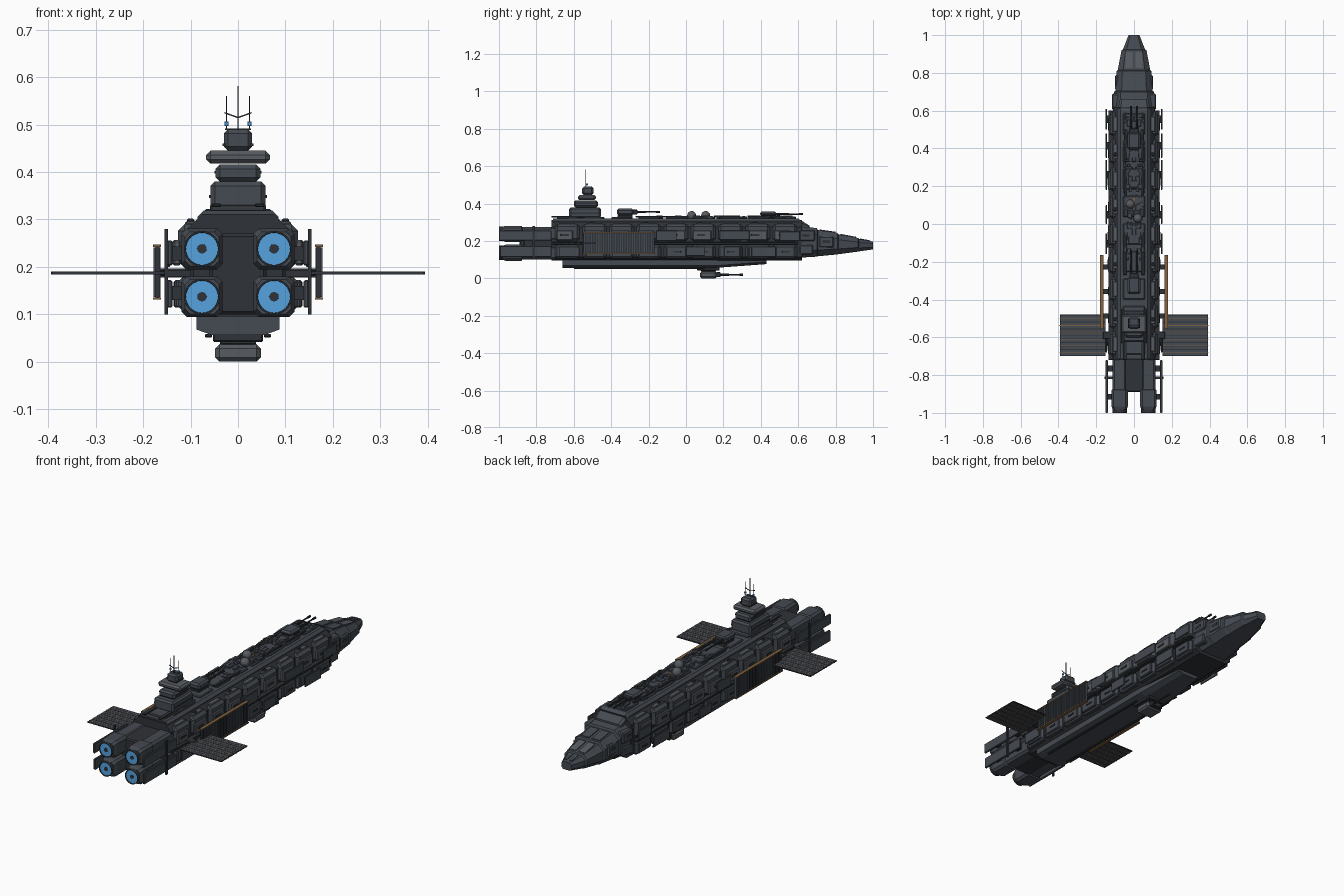
import bpy, bmesh, math, random
from mathutils import Matrix, Vector

random.seed(7)

def mat(name, c):
    m = bpy.data.materials.new(name)
    m.diffuse_color = (*c, 1)
    return m

HULL = mat("hull_grey", (0.060, 0.070, 0.085))
LIGHT = mat("plate_grey", (0.095, 0.105, 0.120))
DARK = mat("dark_grey", (0.028, 0.032, 0.038))
GLOW = mat("engine_blue", (0.09, 0.36, 0.74))
COPPER = mat("copper", (0.22, 0.12, 0.05))

def finish(name, bm, m, bevel=0):
    bmesh.ops.recalc_face_normals(bm, faces=bm.faces)
    me = bpy.data.meshes.new(name)
    bm.to_mesh(me)
    bm.free()
    ob = bpy.data.objects.new(name, me)
    bpy.context.collection.objects.link(ob)
    me.materials.append(m)
    if bevel:
        b = ob.modifiers.new("chamfer", 'BEVEL')
        b.width, b.segments = bevel, 1
    return ob

def boxes(name, items, m=HULL, bevel=0, mirror=False):
    """Boxes given as (x0, x1, y0, y1, z0, z1), optionally copied to -x."""
    bm = bmesh.new()
    for x0, x1, y0, y1, z0, z1 in items:
        for s in ((1, -1) if mirror else (1,)):
            c = Vector((s * (x0 + x1) / 2, (y0 + y1) / 2, (z0 + z1) / 2))
            bmesh.ops.create_cube(bm, size=1, matrix=Matrix.Translation(c) @ Matrix.Diagonal((x1 - x0, y1 - y0, z1 - z0, 1)))
    return finish(name, bm, m, bevel)

def loft(name, rings, m=HULL, cap=True):
    """Skin of rings of 3D points with equal counts."""
    bm = bmesh.new()
    vs = [[bm.verts.new(p) for p in r] for r in rings]
    n = len(vs[0])
    for a, b in zip(vs, vs[1:]):
        for i in range(n):
            bm.faces.new((a[i], a[(i + 1) % n], b[(i + 1) % n], b[i]))
    if cap:
        bm.faces.new(vs[0])
        bm.faces.new(vs[-1])
    return finish(name, bm, m)

def section(y, half):
    """Symmetric ring from its right half outline (x, z)."""
    return [(x, y, z) for x, z in half] + [(-x, y, z) for x, z in reversed(half)]

def octo(y, w, z0, z1, c, x=0):
    return [(x + a, y, z) for a, z in ((w - c, z0), (w, z0 + c), (w, z1 - c), (w - c, z1),
            (c - w, z1), (-w, z1 - c), (-w, z0 + c), (c - w, z0))]

def lathe(name, prof, x, z, m, n=24):
    ob = loft(name, [[(x + r * math.cos(2 * math.pi * i / n), y, z + r * math.sin(2 * math.pi * i / n))
                      for i in range(n)] for y, r in prof], m)
    for p in ob.data.polygons:
        p.use_smooth = len(p.vertices) == 4
    ob.data.set_sharp_from_angle(angle=math.radians(35))
    return ob

# main hull, nose and keel
body = [(0.085, 0.095), (0.112, 0.115), (0.112, 0.275), (0.075, 0.312)]
loft("main_hull", [section(-0.72, body), section(0.62, body)], DARK)
nose = [(0.60, 0.112, 0.110, 0.282), (0.70, 0.105, 0.116, 0.268), (0.705, 0.098, 0.118, 0.258), (0.81, 0.092, 0.128, 0.243),
        (0.815, 0.086, 0.129, 0.235), (0.92, 0.066, 0.143, 0.216), (0.925, 0.058, 0.144, 0.210), (1.0, 0.029, 0.155, 0.196)]
loft("nose", [octo(y, w, a, b, w * 0.33) for y, w, a, b in nose])
keel = lambda y, w, b: section(y, [(w * 0.62, b), (w, b + 0.012), (w, 0.1), (w * 0.8, 0.104)])
loft("keel", [keel(-0.66, 0.088, 0.056), keel(0.16, 0.088, 0.056), keel(0.43, 0.06, 0.076)])
boxes("keel_rails", [(0.055, 0.07, -0.6, 0.1, 0.051, 0.058)], DARK, 0.002, True)
boxes("aft_core", [(-0.06, 0.06, -0.89, -0.7, 0.1, 0.27), (-0.1, 0.1, -0.87, -0.7, 0.115, 0.262)], DARK, 0.006)

# deck superstructure
deck = [(0.085, 0.285), (0.085, 0.306), (0.072, 0.319), (0.03, 0.319)]
loft("upper_deck", [section(-0.71, deck), section(0.6, deck), section(0.66, [(x * 0.9, 0.262 + (z - 0.285) * 0.6) for x, z in deck])])
N = 9
step = 0.1455
rows_y = [-0.7 + step * i for i in range(N)]
boxes("shoulder_blocks", [(0.06, 0.127, y, y + 0.13, 0.198, 0.290) for y in rows_y], HULL, 0.014, True)
boxes("lower_blocks", [(0.06, 0.127, y, y + 0.13, 0.107, 0.178) for y in rows_y], HULL, 0.01, True)
boxes("side_rails", [(0.10, 0.136, -0.72, 0.6, 0.182, 0.193)], DARK, 0.002, True)
boxes("shoulder_caps", [(0.088, 0.112, y + 0.025, y + 0.105, 0.287, 0.296) for y in rows_y], LIGHT, 0.003, True)
boxes("deck_plates", [(-0.058, 0.058, y + 0.01, y + 0.12, 0.316, 0.328) for y in rows_y], HULL, 0.004)
boxes("deck_edge_strips", [(0.036, 0.056, -0.72, -0.5, 0.326, 0.334), (0.04, 0.056, -0.27, -0.06, 0.326, 0.334),
      (0.036, 0.05, 0.15, 0.29, 0.326, 0.336), (0.036, 0.05, 0.34, 0.5, 0.326, 0.336)], DARK, 0.002, True)

# side armour: overlapping plates, trims and vents
up, low, vents = [], [], []
for i, y in enumerate(rows_y):
    t = random.uniform(0.134, 0.142)
    up.append((0.12, t, y + 0.008, y + random.uniform(0.09, 0.12), 0.203, 0.257))
    low.append((0.12, t - 0.003, y + random.uniform(0.01, 0.03), y + 0.118, 0.114, 0.172))
    vents.append((0.13, t + 0.003, y + 0.03, y + 0.075, 0.226, 0.238))
    vents.append((0.13, t + 0.001, y + 0.05, y + 0.09, 0.138, 0.146))
boxes("upper_side_armour", up, LIGHT, 0.004, True)
boxes("lower_side_armour", low, HULL, 0.004, True)
boxes("side_vents", vents, DARK, 0.001, True)
outer = [(0.5, 0.61, 0.2, 0.25), (0.35, 0.48, 0.115, 0.17), (0.18, 0.34, 0.205, 0.255), (0.0, 0.1, 0.12, 0.17),
         (-0.16, -0.05, 0.2, 0.255), (-0.68, -0.57, 0.115, 0.17)]
boxes("outer_plates", [(0.143, 0.150, *p) for p in outer], HULL, 0.002, True)
boxes("plate_mounts", [(0.11, 0.145, (a + b) / 2 - 0.02, (a + b) / 2 + 0.02, c + 0.015, d - 0.015) for a, b, c, d in outer], DARK, 0, True)

# nose panels
def nose_panel(y0, y1, x0, x1, za, zb):
    return [[(x, y, z + d) for x, d in ((x0, -0.01), (x0, 0.004), (x1, 0.004), (x1, -0.01))] for y, z in ((y0, za), (y1, zb))]
for i, (a, b, za, zb, w) in enumerate([(0.715, 0.8, 0.257, 0.245, 0.055), (0.825, 0.91, 0.234, 0.218, 0.046), (0.93, 0.985, 0.209, 0.199, 0.022)]):
    for s in (1, -1):
        loft("nose_panel", nose_panel(a, b, s * 0.008, s * w, za, zb), LIGHT if i == 1 else HULL)
boxes("nose_cheeks", [(0.075, 0.116, 0.605, 0.69, 0.2, 0.258), (0.075, 0.114, 0.605, 0.68, 0.128, 0.178),
      (0.07, 0.1, 0.71, 0.79, 0.165, 0.225)], HULL, 0.006, True)
boxes("nose_windows", [(0.08, 0.1015, 0.73, 0.77, 0.19, 0.205), (0.09, 0.1175, 0.62, 0.66, 0.222, 0.236)], DARK, 0, True)

# four engines
for sx in (1, -1):
    for z in (0.238, 0.137):
        x = sx * 0.076
        loft("engine_nacelle", [octo(y, w, z - w, z + w, 0.011, x) for y, w in
             ((-0.985, 0.036), (-0.965, 0.043), (-0.88, 0.043), (-0.875, 0.037), (-0.70, 0.037))])
        lathe("engine_nozzle", [(-0.96, 0.038), (-1.0, 0.038), (-1.0, 0.0345), (-0.988, 0.033)], x, z, DARK)
        lathe("engine_glow", [(-0.98, 0.0345), (-0.996, 0.0345)], x, z, GLOW)
        lathe("engine_hub", [(-0.98, 0.011), (-0.998, 0.010)], x, z, DARK, 12)
boxes("engine_guards", [(0.138, 0.150, -1.0, -0.72, 0.203, 0.256), (0.138, 0.150, -0.995, -0.72, 0.114, 0.172)], HULL, 0.003, True)
boxes("guard_struts", [(0.1, 0.14, y, y + 0.03, z, z + 0.03) for y in (-0.93, -0.78) for z in (0.213, 0.13)], DARK, 0, True)
boxes("engine_collar", [(0.148, 0.155, -0.82, -0.808, 0.1, 0.28), (0.1, 0.155, -0.82, -0.808, 0.18, 0.194)], DARK, 0, True)

# bridge tower
tower = [("tower_base", -0.54, 0.07, 0.09, 0.312, 0.322, DARK), ("tower_lower", -0.54, 0.058, 0.085, 0.322, 0.380, HULL),
         ("tower_middle", -0.535, 0.047, 0.065, 0.380, 0.416, HULL), ("bridge", -0.53, 0.067, 0.048, 0.418, 0.445, LIGHT),
         ("tower_top", -0.525, 0.030, 0.03, 0.445, 0.490, HULL)]
for n, y, w, d, a, b, m in tower:
    boxes(n, [(-w, w, y - d, y + d, a, b)], m, 0.009 if b - a > 0.02 else 0.003)
boxes("tower_trim", [(-0.061, 0.061, -0.615, -0.465, 0.345, 0.352), (-0.05, 0.05, -0.59, -0.48, 0.397, 0.402),
      (-0.033, 0.033, -0.55, -0.5, 0.455, 0.46)], DARK)
boxes("masts", [(-0.0015, 0.0015, -0.537, -0.534, 0.48, 0.582), (0.0235, 0.0250, -0.53, -0.5285, 0.49, 0.56),
      (-0.025, -0.0235, -0.53, -0.5285, 0.49, 0.56), (-0.027, 0.027, -0.532, -0.529, 0.489, 0.492)], DARK)
boxes("mast_sensors", [(0.02, 0.0285, -0.534, -0.525, 0.497, 0.507)], GLOW, 0.001, True)
for s in (1, -1):
    loft("mast_arm", [[(s * x, -0.5355 + a, z + b) for a, b in ((-.0015, -.0015), (.0015, -.0015), (.0015, .0015), (-.0015, .0015))]
                      for x, z in ((0, 0.515), (0.028, 0.525))], DARK)

# gun turrets (d = -1 hangs the turret under the keel)
def turret(y, z, d, w, h, m):
    zz = lambda a, b: (min(z + d * a, z + d * b), max(z + d * a, z + d * b))
    boxes("turret_ring", [(-w * 0.8, w * 0.8, y - 0.04, y + 0.04, *zz(-0.012, 0.006))], DARK, 0.002)
    boxes("turret_body", [(-w, w, y - 0.045, y + 0.045, *zz(0.005, h))], m, 0.009)
    boxes("turret_mantlet", [(-w * 0.7, w * 0.7, y + 0.04, y + 0.065, *zz(0.009, h - 0.006))], DARK, 0.003)
    for x in (-w * 0.45, w * 0.45):
        lathe("gun_barrel", [(y + 0.06, 0.006), (y + 0.11, 0.006), (y + 0.11, 0.004), (y + 0.165, 0.004),
              (y + 0.165, 0.006), (y + 0.185, 0.006)], x, z + d * h * 0.55, DARK, 10)
turret(-0.325, 0.333, 1, 0.034, 0.04, HULL)
turret(0.44, 0.328, 1, 0.034, 0.028, HULL)
turret(0.12, 0.042, -1, 0.048, 0.042, LIGHT)
boxes("turret_mount", [(-0.053, 0.053, 0.06, 0.18, 0.042, 0.06)], DARK, 0.003)

# sensor domes and deck machinery
for y in (0.03, 0.105):
    bm = bmesh.new()
    bmesh.ops.create_uvsphere(bm, u_segments=16, v_segments=8, radius=0.024, matrix=Matrix.Translation((0.02 if y < 0.1 else -0.02, y, 0.336)))
    for f in bm.faces:
        f.smooth = True
    finish("sensor_dome", bm, LIGHT)
boxes("copper_hatch", [(-0.006, 0.006, 0.09, 0.14, 0.326, 0.332)], COPPER, 0.001)
gear = []
for i in range(70):
    x, y = random.uniform(0.008, 0.05), random.uniform(-0.2, 0.58)
    a, b = random.uniform(0.004, 0.01), random.uniform(0.006, 0.02)
    gear.append((x - a, x + a, y - b, y + b, 0.32, random.uniform(0.329, 0.336)))
boxes("deck_machinery", gear, HULL, 0.0015, True)
boxes("shoulder_fittings", [(0.092, 0.108, y + 0.04, y + 0.06, 0.29, 0.302) for y in rows_y[1::2]], DARK, 0.003, True)

# side radiators with vertical fins
boxes("radiator_core", [(0.166, 0.174, -0.55, -0.17, 0.135, 0.243)], DARK, 0, True)
boxes("radiator_fins", [(0.163, 0.178, -0.546 + i * 0.0128, -0.5405 + i * 0.0128, 0.137, 0.241) for i in range(30)], HULL, 0, True)
boxes("radiator_frame", [(0.162, 0.179, -0.555, -0.165, z, z + 0.005) for z in (0.131, 0.242)], COPPER, 0, True)
boxes("radiator_arms", [(0.11, 0.168, y, y + 0.025, 0.178, 0.197) for y in (-0.5, -0.37, -0.24)], DARK, 0, True)

# solar wings
boxes("wing_panel", [(0.15, 0.393, -0.70, -0.48, 0.1855, 0.1895)], DARK, 0, True)
boxes("wing_cells", [(0.153, 0.390, -0.697 + i * 0.018, -0.684 + i * 0.018, 0.1845, 0.1905) for i in range(12)], HULL, 0, True)
boxes("wing_ribs", [(0.15, 0.394, -0.683 + i * 0.036, -0.680 + i * 0.036, 0.1845, 0.1905) for i in range(6)], COPPER, 0, True)
boxes("wing_spar", [(0.11, 0.165, -0.61, -0.57, 0.181, 0.194)], DARK, 0.003, True)
